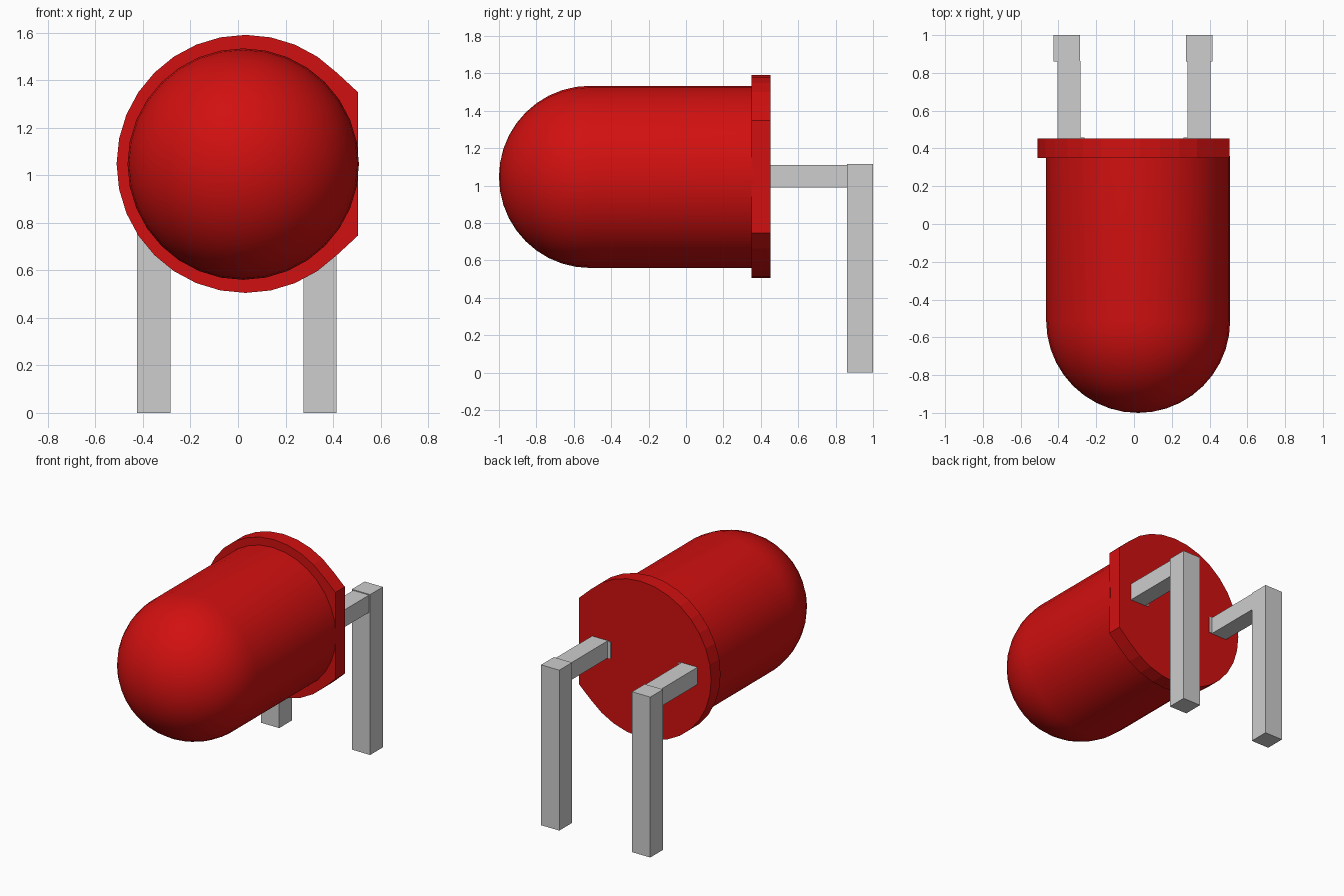
import bpy, bmesh, math
from mathutils import Vector, Matrix

cube = bpy.data.objects.get("Cube")
if cube:
    bpy.data.objects.remove(cube, do_unlink=True)


def material(name, rgb):
    m = bpy.data.materials.new(name)
    m.use_nodes = True
    m.diffuse_color = (*rgb, 1)
    bsdf = next(n for n in m.node_tree.nodes if n.type == 'BSDF_PRINCIPLED')
    bsdf.inputs["Base Color"].default_value = (*rgb, 1)
    return m


RED = material("red plastic", (0.64, 0.005, 0.005))
GREY = material("grey metal", (0.61, 0.61, 0.61))
SIDES = 32


def finish(name, bm, mat, smooth=False):
    bmesh.ops.recalc_face_normals(bm, faces=bm.faces[:])
    me = bpy.data.meshes.new(name)
    bm.to_mesh(me)
    bm.free()
    me.materials.append(mat)
    ob = bpy.data.objects.new(name, me)
    bpy.context.collection.objects.link(ob)
    if smooth:
        bpy.ops.object.select_all(action='DESELECT')
        ob.select_set(True)
        bpy.context.view_layer.objects.active = ob
        bpy.ops.object.shade_smooth_by_angle(angle=math.radians(30))
    return ob


def lathe(profile, cx, cz):
    """Spin (radius, y) points around a lengthwise axis; radius 0 is a pole."""
    bm = bmesh.new()
    verts = [bm.verts.new((cx + r, y, cz)) for r, y in profile]
    edges = [bm.edges.new(p) for p in zip(verts, verts[1:])]
    bmesh.ops.spin(bm, geom=verts + edges, cent=(cx, 0, cz), axis=(0, 1, 0),
                   dvec=(0, 0, 0), angle=math.tau, steps=SIDES)
    bmesh.ops.remove_doubles(bm, verts=bm.verts[:], dist=1e-4)
    return bm


def box(bm, x, y, z):
    size = Vector((x[1] - x[0], y[1] - y[0], z[1] - z[0]))
    mid = Vector((sum(x) / 2, sum(y) / 2, sum(z) / 2))
    bmesh.ops.create_cube(bm, size=1, matrix=Matrix.Translation(mid) @ Matrix.Diagonal((*size, 1)))


# Bulb: hemispherical dome running into a straight barrel
R, RINGS = 0.487, 10
dome = [(R * math.sin(a), -0.513 - R * math.cos(a))
        for a in (math.pi / 2 * i / RINGS for i in range(RINGS + 1))]
dome[0] = (0, -1.0)
finish("bulb", lathe(dome + [(R, 0.36), (0, 0.36)], 0.022, 1.047), RED, True)

# Rim: disc with one flattened side
FLAT = 0.505
bm = lathe([(0, 0.35), (0.543, 0.35), (0.543, 0.453), (0, 0.453)], 0.032, 1.048)
for v in bm.verts:
    angle = math.atan2(v.co.z - 1.048, v.co.x - 0.032)
    if abs(angle) < math.radians(35) and v.co.x > 0.3:
        v.co.x = FLAT
bmesh.ops.dissolve_limit(bm, angle_limit=0.01, verts=bm.verts[:], edges=bm.edges[:])
finish("rim", bm, RED)

# Pins: horizontal lead, bent-down leg and a thin collar at the rim
for side, name in ((-1, "right_pin"), (1, "left_pin")):
    def span(inner, outer, shift=0.0):
        return sorted((side * inner + shift, side * outer + shift))
    bm = bmesh.new()
    box(bm, span(0.284, 0.406), (0.44, 0.862), (0.99, 1.11))
    box(bm, span(0.28, 0.42, -0.005), (0.86, 1.0), (0.0, 1.116))
    box(bm, span(0.262, 0.40), (0.44, 0.458), (0.992, 1.108))
    finish(name, bm, GREY)
